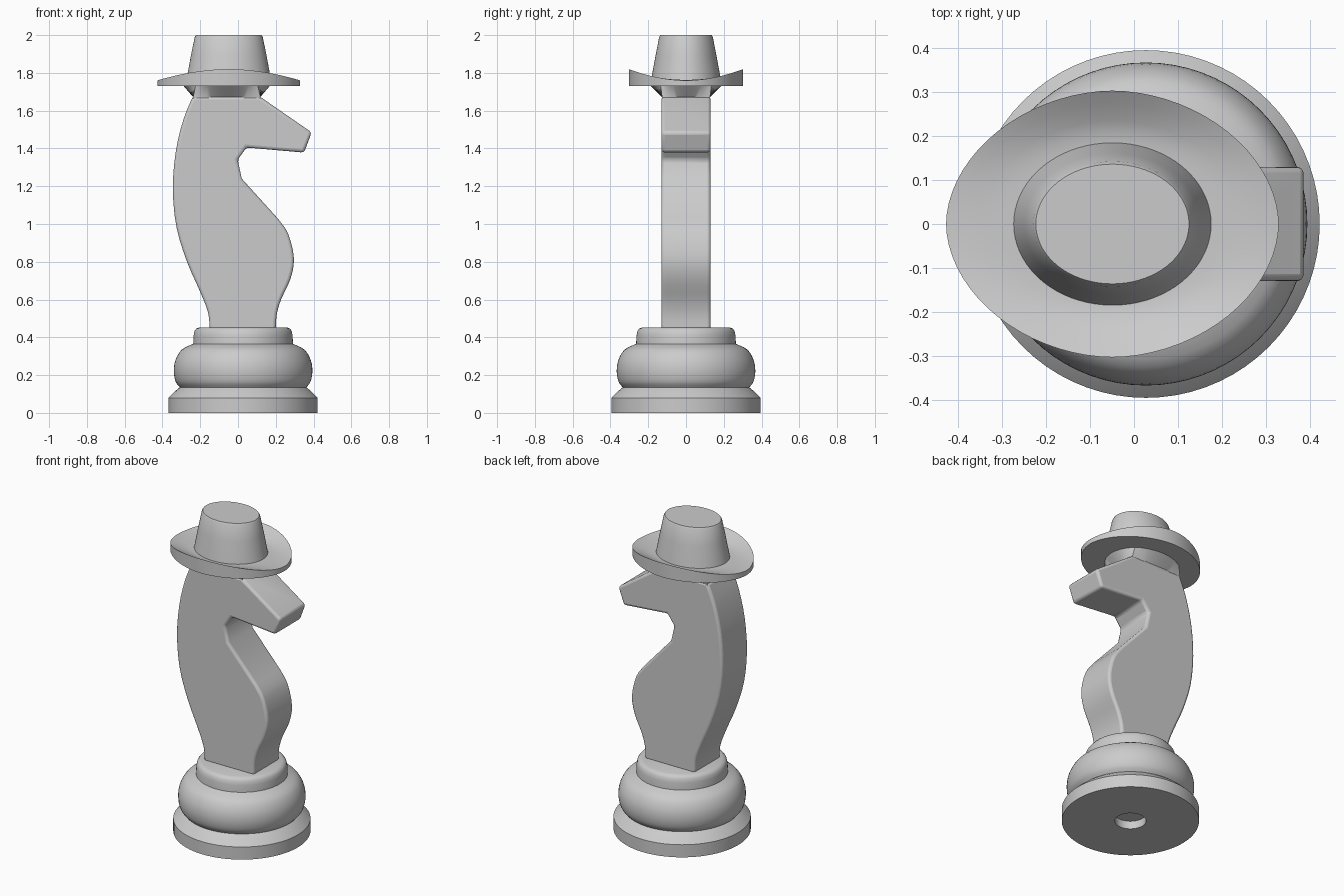
import bpy, bmesh
from math import sin, cos, pi, radians
from mathutils import Vector, geometry

if "Cube" in bpy.data.objects:
    bpy.data.objects.remove(bpy.data.objects["Cube"])

SEG = 72


def finish(bm, name, angle=35):
    bmesh.ops.recalc_face_normals(bm, faces=bm.faces)
    me = bpy.data.meshes.new(name)
    bm.to_mesh(me)
    bm.free()
    ob = bpy.data.objects.new(name, me)
    bpy.context.collection.objects.link(ob)
    bpy.ops.object.select_all(action='DESELECT')
    ob.select_set(True)
    bpy.context.view_layer.objects.active = ob
    bpy.ops.object.shade_smooth_by_angle(angle=radians(angle))
    return ob


def loft(rings, name, angle=35):
    """Skin closed rings of equal length and cap both ends."""
    bm = bmesh.new()
    rows = [[bm.verts.new(p) for p in r] for r in rings]
    for a, b in zip(rows, rows[1:]):
        for i in range(SEG):
            j = (i + 1) % SEG
            bm.faces.new((a[i], a[j], b[j], b[i]))
    bm.faces.new(rows[0])
    bm.faces.new(rows[-1])
    return finish(bm, name, angle)


def ring(cx, rx, ry, z, lift=0.0, power=1.0):
    """Oval ring; lift raises the two y sides, power > 1 makes the ends pointier."""
    pts = []
    for i in range(SEG):
        t = 2 * pi * i / SEG
        c, s = cos(t), sin(t)
        x = abs(c) ** power * (1 if c > 0 else -1)
        y = abs(s) ** power * (1 if s > 0 else -1)
        pts.append((cx + rx * x, ry * y, z + lift * s * s))
    return pts


def smooth_path(pts, n=5):
    """Catmull-Rom curve through the points."""
    v = [Vector((p[0], p[1], 0)) for p in pts]
    v = [2 * v[0] - v[1]] + v + [2 * v[-1] - v[-2]]
    out = []
    for a, b, c, d in zip(v, v[1:], v[2:], v[3:]):
        seg = geometry.interpolate_bezier(b, b + (c - a) / 6, c - (d - b) / 6, c, n)
        out += [(p.x, p.y) for p in seg[:-1]]
    return out + [pts[-1]]


# turned base, with a small socket underneath
bulge = smooth_path([(.335, .135), (.357, .165), (.367, .22), (.358, .28),
                     (.325, .335), (.264, .366)], 4)
collar = [(.262, .41), (.257, .434), (.247, .447), (.23, .453)]
base = [(.09, .05), (.09, 0), (.395, 0), (.395, .08), (.36, .115)] + bulge + collar
loft([ring(.027, r, r, z) for r, z in base], "base")

# horse body: side profile extruded across y and bevelled
back = smooth_path([(-.15, .44), (-.158, .53), (-.2, .64), (-.27, .8), (-.325, .98),
                    (-.345, 1.18), (-.33, 1.38), (-.29, 1.55), (-.24, 1.675)], 4)
head = [(.115, 1.675), (.39, 1.485), (.35, 1.378), (.045, 1.405), (-.002, 1.34), (.02, 1.24)]
chest = smooth_path([(.21, 1.03), (.265, .95), (.296, .82), (.278, .71),
                     (.228, .6), (.205, .52), (.2, .44)], 4)
outline = back + head + chest
bm = bmesh.new()
face = bm.faces.new([bm.verts.new((x, -.13, z)) for x, z in outline])
out = bmesh.ops.extrude_face_region(bm, geom=[face])
bmesh.ops.translate(bm, vec=(0, .26, 0),
                    verts=[g for g in out["geom"] if isinstance(g, bmesh.types.BMVert)])
body = finish(bm, "horse_body", 40)
bev = body.modifiers.new("soft_edges", 'BEVEL')
bev.width = .016
bev.segments = 3
bev.limit_method = 'ANGLE'
bev.angle_limit = radians(30)

# flare from the rectangular head top to the oval hat
rect = []
for i in range(SEG):
    t = 2 * pi * i / SEG
    k = 1 / max(abs(cos(t)), abs(sin(t)))
    rect.append((-.06 + .178 * k * cos(t), .127 * k * sin(t), 1.672))
low = [(x, y, 1.65) for x, y, z in rect]
loft([low, rect, ring(-.06, .232, .19, 1.735)], "hat_flare")

# brim: flat below, top dished up toward the two sides
CX = -.049
loft([ring(CX, .378, .303, 1.73, 0, 1.06),
      ring(CX, .378, .303, 1.76, .06, 1.06),
      ring(CX, .345, .272, 1.763, .036, 1.04),
      ring(CX, .30, .235, 1.763, .015, 1.02),
      ring(CX, .25, .205, 1.763, .002),
      ring(CX, .21, .17, 1.763)], "hat_brim")

# crown
loft([ring(CX, .226, .186, 1.755), ring(CX, .22, .181, 1.785),
      ring(CX, .20, .161, 1.893), ring(CX, .18, .142, 1.99),
      ring(CX, .174, .136, 2.0)], "hat_crown")
